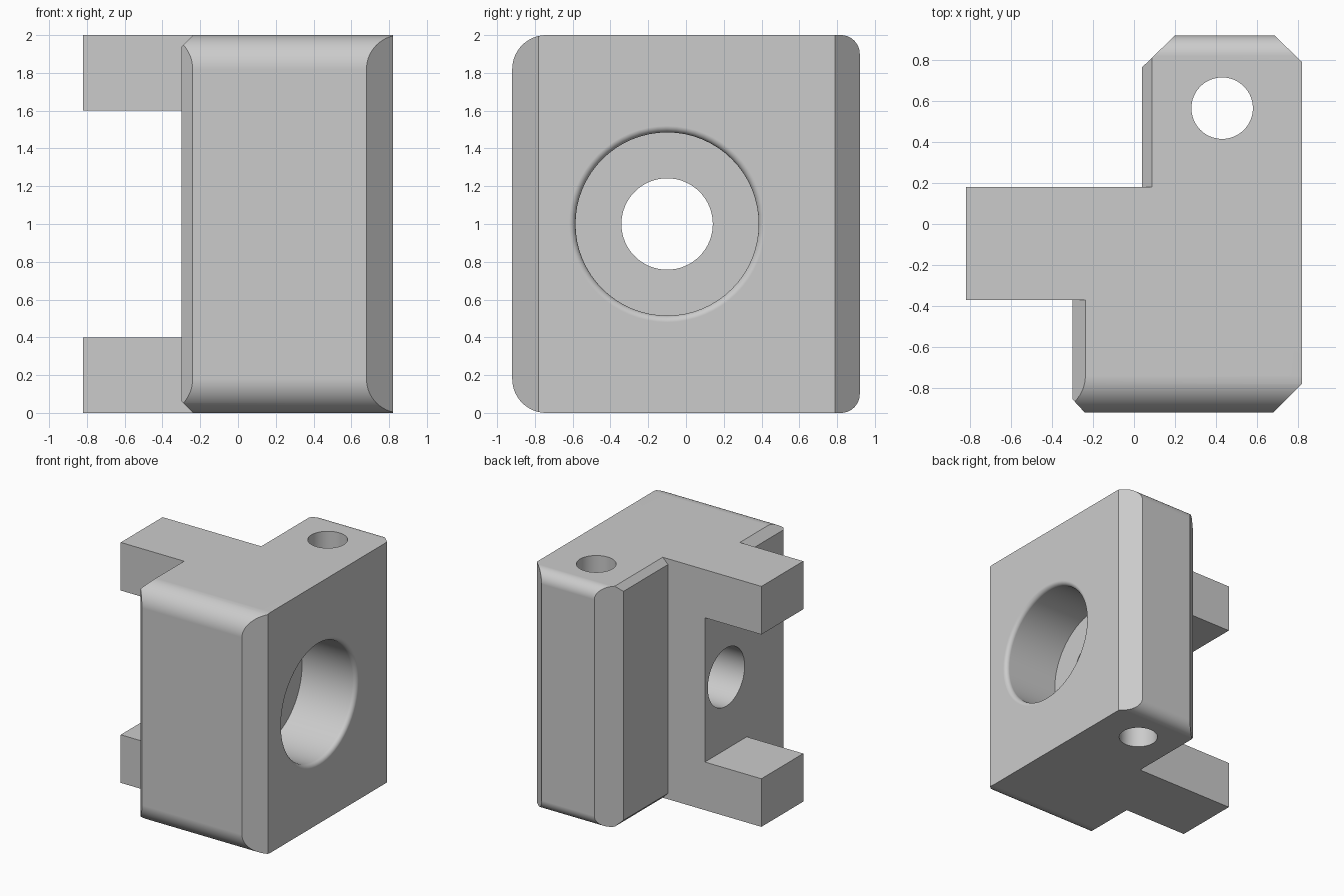
import bpy, bmesh, math
from mathutils import Vector

cube = bpy.data.objects.get("Cube")
if cube:
    bpy.data.objects.remove(cube, do_unlink=True)


def make_object(name, bm):
    bmesh.ops.recalc_face_normals(bm, faces=bm.faces)
    mesh = bpy.data.meshes.new(name)
    bm.to_mesh(mesh)
    bm.free()
    obj = bpy.data.objects.new(name, mesh)
    bpy.context.collection.objects.link(obj)
    return obj


def loft(name, rings):
    """Skin a row of matching rings and cap both ends."""
    bm = bmesh.new()
    loops = [[bm.verts.new(p) for p in ring] for ring in rings]
    for a, b in zip(loops, loops[1:]):
        for i in range(len(a)):
            j = (i + 1) % len(a)
            bm.faces.new((a[i], a[j], b[j], b[i]))
    bm.faces.new(loops[0])
    bm.faces.new(loops[-1])
    return make_object(name, bm)


def prism(name, points, axis, low, high):
    """Extrude a flat outline along axis 0, 1 or 2."""
    def place(p, level):
        co = list(p)
        co.insert(axis, level)
        return Vector(co)
    return loft(name, [[place(p, h) for p in points] for h in (low, high)])


def lathe(name, profile, axis, centre, segments=64):
    """Turn (level, radius) pairs about an axis line."""
    rings = []
    for level, radius in profile:
        ring = []
        for i in range(segments):
            a = 2 * math.pi * i / segments
            co = [centre[0] + radius * math.cos(a), centre[1] + radius * math.sin(a)]
            co.insert(axis, level)
            ring.append(co)
        rings.append(ring)
    return loft(name, rings)


def arc(cx, cy, radius, start, steps=14):
    return [(cx + radius * math.cos(math.radians(start + 90 * i / steps)),
             cy + radius * math.sin(math.radians(start + 90 * i / steps)))
            for i in range(steps + 1)]


def combine(target, tool, operation):
    mod = target.modifiers.new(operation, 'BOOLEAN')
    mod.operation = operation
    mod.solver = 'EXACT'
    mod.object = tool
    bpy.context.view_layer.objects.active = target
    bpy.ops.object.modifier_apply(modifier=mod.name)
    bpy.data.objects.remove(tool, do_unlink=True)


# Plan outline of the block with its arm
outline = [(.82, -.78), (.82, .79), (.685, .92), (.2, .92), (.04, .765), (.04, .18),
           (-.82, .18), (-.82, -.37), (-.3, -.37), (-.3, -.855), (-.24, -.92), (.68, -.92)]
block = prism("bracket_block", outline, 2, 0, 2)

# Rounded top and bottom edges at front and back
front_r, back_r = .18, .1
side = (arc(-.92 + front_r, front_r, front_r, 180) + arc(.92 - back_r, back_r, back_r, 270)
        + arc(.92 - back_r, 2 - back_r, back_r, 0) + arc(-.92 + front_r, 2 - front_r, front_r, 90))
combine(block, prism("rounding", side, 0, -1.2, 1.2), 'INTERSECT')

# Small chamfers on the left-hand top and bottom edges
for x, size, low, high in ((-.3, .063, -1.2, -.37), (.04, .048, .18, 1.2)):
    for z, up in ((2, 1), (0, -1)):
        e = .05
        wedge = [(x - e, z - up * (size + e)), (x + size + e, z + up * e), (x - e, z + up * e)]
        wedge[0] = (x - e, z - up * (size + e))
        combine(block, prism("chamfer", wedge, 1, low, high), 'DIFFERENCE')

# Slot that splits the arm into two lugs
slot = [(-1, -.5), (-.3, -.5), (-.3, .4), (-1, .4)]
combine(block, prism("slot", slot, 2, .4, 1.6), 'DIFFERENCE')

# Stepped bore with a rounded mouth
lip = .035
mouth = [(.82 - lip + lip * math.sin(t), .485 + lip * (1 - math.cos(t)))
         for t in (math.pi / 2 * i / 8 for i in range(9))]
bore = [(-1, .242), (.32, .242), (.32, .485)] + mouth + [(1, .52)]
combine(block, lathe("bore", bore, 0, (-.1, 1)), 'DIFFERENCE')

# Upright pin hole
combine(block, lathe("pin_hole", [(-1, .15), (3, .15)], 2, (.43, .565)), 'DIFFERENCE')

# Plain grey finish and shading
grey = bpy.data.materials.new("plain_grey")
grey.use_nodes = True
colour = (.6, .6, .6, 1)
grey.diffuse_color = colour
grey.node_tree.nodes["Principled BSDF"].inputs["Base Color"].default_value = colour
block.data.materials.clear()
block.data.materials.append(grey)
for poly in block.data.polygons:
    poly.material_index = 0

bpy.ops.object.select_all(action='DESELECT')
block.select_set(True)
bpy.context.view_layer.objects.active = block
bpy.ops.object.shade_smooth_by_angle(angle=math.radians(30))
weighted = block.modifiers.new("even_normals", 'WEIGHTED_NORMAL')
weighted.keep_sharp = True
